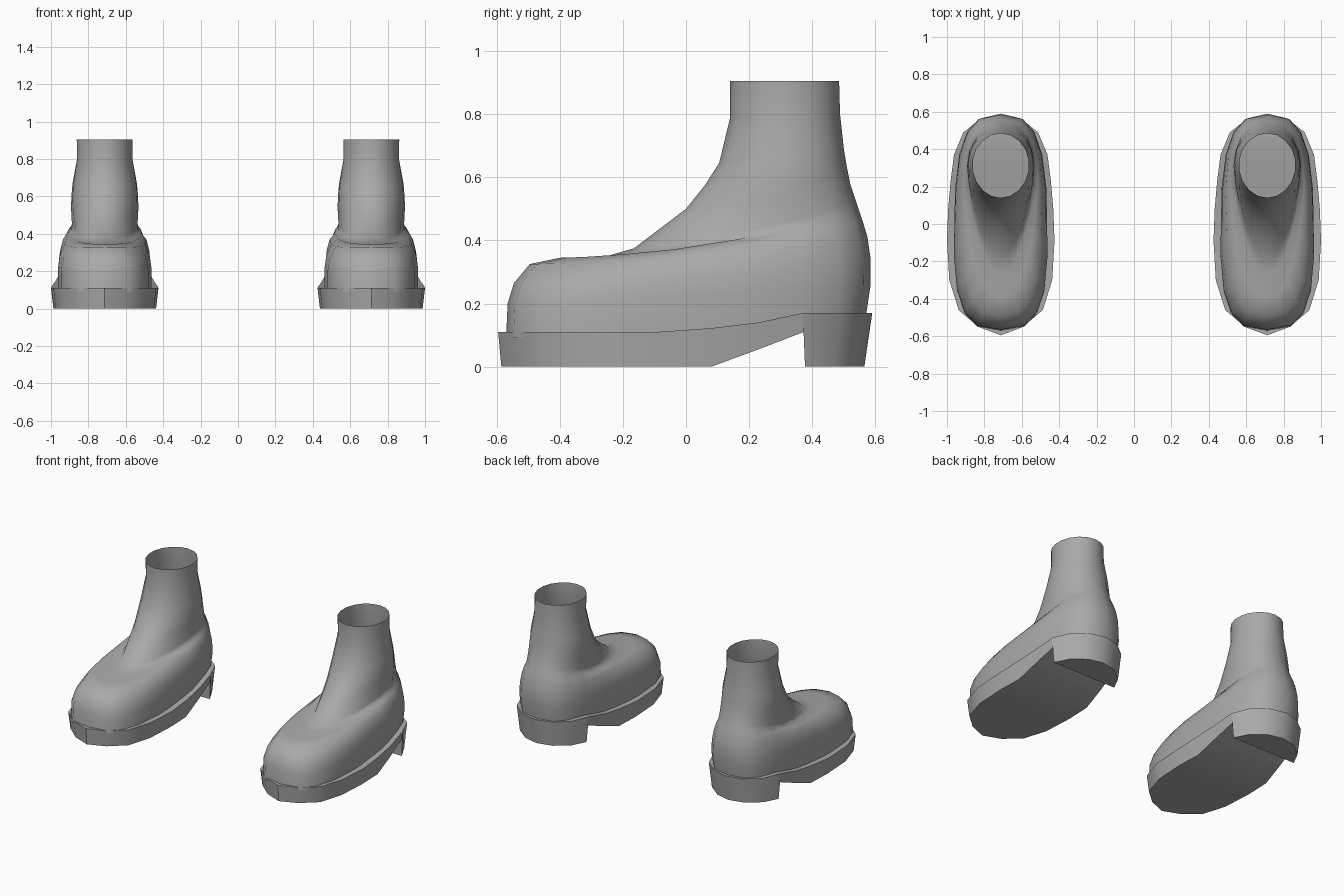
import bpy, bmesh, math

if "Cube" in bpy.data.objects:
    bpy.data.objects.remove(bpy.data.objects["Cube"])

CX = 0.7125   # sideways centre of each boot
SEG = 18      # points around each upper ring

leather = bpy.data.materials.new("grey leather")
leather.diffuse_color = (0.4, 0.4, 0.4, 1)
leather.use_nodes = True
leather.node_tree.nodes["Principled BSDF"].inputs["Base Color"].default_value = leather.diffuse_color


def lerp(a, b, t):
    return a + (b - a) * t


def finish(bm, name, angle):
    """Turn a bmesh into a mirrored, shaded object."""
    bmesh.ops.recalc_face_normals(bm, faces=bm.faces)
    mesh = bpy.data.meshes.new(name)
    bm.to_mesh(mesh)
    bm.free()
    mesh.materials.append(leather)
    obj = bpy.data.objects.new(name, mesh)
    bpy.context.collection.objects.link(obj)
    mod = obj.modifiers.new("pair", 'MIRROR')
    mod.use_mirror_merge = False
    bpy.ops.object.select_all(action='DESELECT')
    obj.select_set(True)
    bpy.context.view_layer.objects.active = obj
    bpy.ops.object.shade_smooth_by_angle(angle=math.radians(angle))
    return obj


# Boot upper: rings from the sole to the open shaft
# front y, front z, back y, back z, half width front, half width back, roundness
RINGS = [
    (-.570, .090, .570, .160, .262, .232, 3.0),
    (-.565, .200, .585, .260, .260, .240, 3.0),
    (-.545, .265, .585, .340, .245, .240, 2.9),
    (-.495, .325, .575, .410, .205, .238, 2.7),
    (-.400, .345, .560, .460, .140, .235, 2.5),
    (-.270, .345, .550, .490, .110, .228, 2.3),
    (-.165, .375, .540, .520, .110, .222, 2.2),
    (.000, .500, .520, .580, .150, .205, 2.1),
    (.060, .575, .510, .630, .160, .195, 2.1),
    (.105, .645, .500, .690, .165, .182, 2.1),
    (.140, .790, .488, .800, .150, .152, 2.0),
    (.140, .905, .485, .905, .152, .152, 2.0),
]
bm = bmesh.new()
rows = []
for yf, zf, yb, zb, hf, hb, n in RINGS:
    row = []
    for i in range(SEG):
        a = 2 * math.pi * i / SEG
        c, s = math.cos(a), math.sin(a)
        v = -math.copysign(abs(c) ** (2 / n), c)
        w = math.copysign(abs(s) ** (2 / n), s)
        u = (v + 1) / 2
        row.append(bm.verts.new((CX + w * lerp(hf, hb, u), lerp(yf, yb, u),
                                 lerp(zf, zb, u ** 1.5))))
    rows.append(row)
for lo, hi in zip(rows, rows[1:]):
    for i in range(SEG):
        j = (i + 1) % SEG
        bm.faces.new((lo[i], lo[j], hi[j], hi[i]))
finish(bm, "boot_upper", 50)

# Sole with arch and heel block: stations from toe to heel
# top y, half width, top z, bottom y, bottom z
STATIONS = [
    (-.595, .000, .11, -.585, .00), (-.550, .120, .11, -.540, .00),
    (-.460, .225, .11, -.452, .00), (-.300, .275, .11, -.297, .00),
    (-.090, .2875, .11, -.090, .00), (.080, .281, .122, .080, .00),
    (.230, .268, .140, .230, .055), (.370, .250, .170, .373, .11),
    (.370, .250, .170, .377, .00), (.490, .200, .170, .470, .00),
    (.565, .105, .170, .541, .00), (.590, .000, .170, .565, .00),
]
bm = bmesh.new()
loops = []
for yt, h, zt, yb, zb in STATIONS:
    k = h * 0.955
    loops.append([bm.verts.new(p) for p in (
        (CX - h, yt, zt), (CX + h, yt, zt), (CX + k, yb, zb), (CX - k, yb, zb))])
for a, b in zip(loops, loops[1:]):
    for i in range(4):
        j = (i + 1) % 4
        bm.faces.new((a[i], a[j], b[j], b[i]))
bmesh.ops.remove_doubles(bm, verts=bm.verts, dist=0.0005)
finish(bm, "boot_sole", 35)
